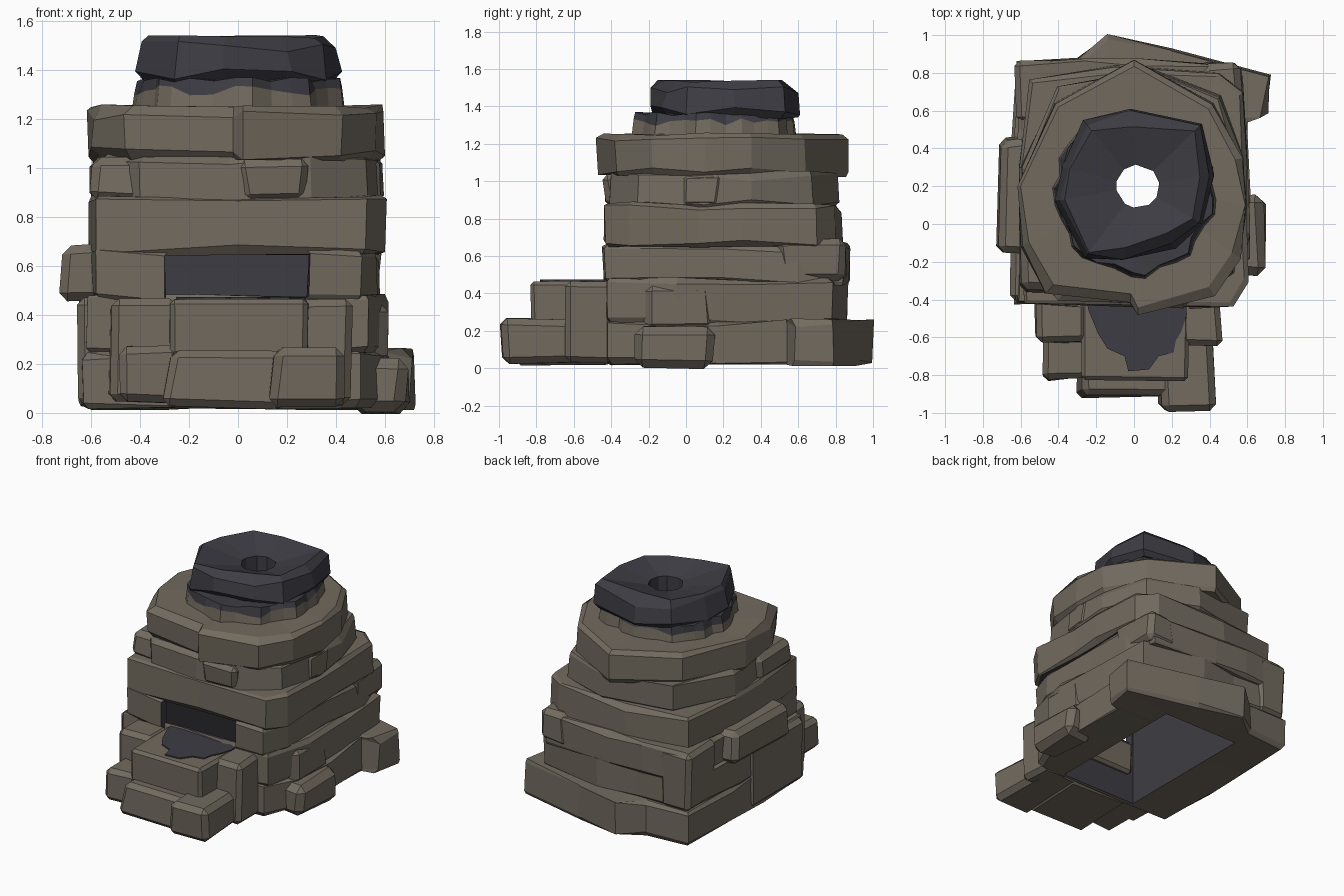
import bpy, bmesh, math, random
from mathutils import Vector

if "Cube" in bpy.data.objects:
    bpy.data.objects.remove(bpy.data.objects["Cube"])

random.seed(11)
CX, CY = 0.02, 0.2          # chimney axis
CHAMBER = (-0.31, 0.3, -0.38, 0.7)   # open fire chamber: x0, x1, y0, y1


def material(name, rgb):
    m = bpy.data.materials.new(name)
    m.diffuse_color = (*rgb, 1)
    m.use_nodes = True
    m.node_tree.nodes["Principled BSDF"].inputs["Base Color"].default_value = m.diffuse_color
    return m


STONE = material("warm grey stone", (0.168, 0.145, 0.114))
SOOT = material("dark soot", (0.047, 0.046, 0.057))


def jit(a):
    return random.uniform(-a, a)


def finish(name, bm):
    bmesh.ops.remove_doubles(bm, verts=bm.verts[:], dist=0.0005)
    bmesh.ops.recalc_face_normals(bm, faces=bm.faces[:])
    me = bpy.data.meshes.new(name)
    bm.to_mesh(me)
    bm.free()
    me.materials.append(STONE)
    me.materials.append(SOOT)
    ob = bpy.data.objects.new(name, me)
    bpy.context.collection.objects.link(ob)
    return ob


def subdivide(pts, closed, step, wob):
    out = []
    n = len(pts)
    for i, p in enumerate(pts):
        out.append(Vector(p))
        if i == n - 1 and not closed:
            break
        a, b = Vector(p), Vector(pts[(i + 1) % n])
        k = max(1, round((b - a).length / step))
        for j in range(1, k):
            q = a.lerp(b, j / k + jit(0.2 / k))
            out.append(q + (q - Vector((CX, CY))).normalized() * jit(wob))
    return out


def inner_point(p, hole):
    """Point on the hole's edge: a rectangle or a circle round the axis."""
    if isinstance(hole, tuple):
        x0, x1, y0, y1 = hole
        return Vector((min(max(p.x, x0), x1), min(max(p.y, y0), y1)))
    c = Vector((CX, CY))
    return c + (p - c).normalized() * hole


def course(name, outline, z0, z1, hole, bev=0.026, closed=True, step=0.4,
           wob=0.02, zj=0.016, soot_from=None, dip=0.0, taper=0.0, soot_below=False):
    """A hollow ring of stone: chamfered outside, sooty inside."""
    pts = subdivide(outline, closed, step, wob)
    bm = bmesh.new()
    chains = []
    c = Vector((CX, CY))
    for i, p in enumerate(pts):
        d = (p - c).normalized()
        inner = inner_point(p, hole)
        b0, b1 = bev * random.uniform(.2, 1.5), bev * random.uniform(.2, 1.5)
        mid = z1 - b1 + jit(zj)
        prof = [(inner, z0), (p - d * b0, z0 + jit(zj) * .6), (p, z0 + b0 + jit(zj) * .5),
                (p + d * (jit(wob * .7) - taper), mid),
                (p - d * (b1 * 1.2 + taper), z1 + jit(zj) * .7), (inner, z1 - dip)]
        if soot_from is not None:                # ragged soot line
            prof[3] = (p - d * .01, soot_from + jit(0.022))
        chains.append([bm.verts.new((q.x, q.y, z)) for q, z in prof])
    n = len(chains)
    for i in range(n if closed else n - 1):
        a, b = chains[i], chains[(i + 1) % n]
        for k in range(6):
            l = (k + 1) % 6
            f = bm.faces.new((a[k], b[k], b[l], a[l]))
            f.material_index = int(k == 5 or (k == 0 and soot_below)
                                   or (soot_from is not None and k >= 3))
    if not closed:                               # sooty sides of the fire mouth
        bm.faces.new(chains[0]).material_index = 1
        bm.faces.new(chains[-1]).material_index = 1
    return finish(name, bm)


def rock(name, x, y, z, bev=0.03, j=0.025):
    """Chamfered, slightly skewed stone block."""
    bm = bmesh.new()
    bmesh.ops.create_cube(bm, size=1)
    for v in bm.verts:
        s = v.co + Vector((.5, .5, .5))
        v.co = (x[0] + s.x * (x[1] - x[0]) + jit(j), y[0] + s.y * (y[1] - y[0]) + jit(j),
                z[0] + s.z * (z[1] - z[0]) + jit(j * .4))
    bmesh.ops.bevel(bm, geom=bm.edges[:], offset=bev, segments=1, affect='EDGES')
    return finish(name, bm)


# Main courses, bottom to top
course("base_course", [(-.63, -.42), (.5, -.42), (.6, -.2), (.6, .54), (.7, .58), (.725, .79),
                       (.2, .93), (-.14, .995), (-.3, .88), (-.62, .86), (-.65, .4)],
       0.02, 0.26, CHAMBER)
course("second_course", [(-.62, -.42), (.53, -.42), (.61, -.05), (.57, .78), (.1, .86),
                         (-.6, .85), (-.65, .3)], 0.24, 0.475, CHAMBER)
course("hearth_course", [(.29, -.44), (.5, -.43), (.57, -.25), (.58, .6), (.52, .84),
                         (0, .87), (-.6, .85), (-.62, .2), (-.58, -.42), (-.3, -.44)],
       0.45, 0.665, CHAMBER, closed=False)
course("lintel_course", [(-.58, -.42), (0, -.44), (.52, -.43), (.6, -.3), (.58, .7), (.45, .8),
                         (-.1, .84), (-.55, .76), (-.61, .3)],
       0.645, 0.88, 0.29, soot_below=True)
course("shoulder_course", [(-.56, -.2), (-.4, -.4), (.3, -.41), (.53, -.26), (.59, .1),
                           (.58, .35), (.46, .68), (.1, .82), (-.4, .72), (-.6, .3)],
       0.855, 1.05, 0.27)
course("upper_course", [(-.46, -.36), (-.02, -.42), (.02, -.47), (.42, -.37), (.56, -.18),
                        (.6, .1), (.57, .35), (.42, .64), (0, .87), (-.42, .64), (-.61, .2),
                        (-.6, -.12)], 1.03, 1.25, 0.25, bev=0.035)

# Chimney: soot-stained collar and dark cap
course("chimney_collar",
       [(-.42, .1), (-.33, -.12), (-.2, -.21), (.06, -.29), (.3, -.17), (.43, .05),
        (.42, .3), (.34, .5), (0, .59), (-.26, .53), (-.4, .35)],
       1.22, 1.36, 0.2, bev=0.02, step=0.085, wob=0.022, soot_from=1.315)
cap = course("chimney_cap", [(-.42, .12), (-.38, .3), (-.27, .55), (-.02, .61), (.36, .53),
                             (.425, .26), (.36, .0), (.22, -.13), (-.06, -.19), (-.26, -.18)],
             1.34, 1.535, .115, bev=0.045, step=0.26, wob=0.03, zj=0.01,
             dip=0.06, taper=0.02)
for f in cap.data.polygons:
    f.material_index = 1

# Front steps and hearth ledge
rock("front_step_right", (.13, .42), (-.98, -.4), (.03, .26), .035)
rock("front_step_middle", (-.29, .2), (-.91, -.4), (.02, .26), .03)
rock("front_step_left", (-.49, -.24), (-.82, -.4), (.04, .27), .03)
rock("hearth_ledge", (-.28, .29), (-.83, -.34), (.23, .465), .02, .008)
rock("ledge_left", (-.52, -.24), (-.63, -.4), (.05, .465), .03, .012)
rock("ledge_right", (.24, .46), (-.64, -.4), (.03, .465), .03, .012)

# Loose stones wedged around the body
rock("foot_stone_right", (.46, .69), (-.27, .14), (.0, .22), .045)
rock("side_stone_right", (.46, .63), (-.22, .15), (.18, .46), .05)
rock("tall_stone_left", (-.65, -.45), (-.41, .2), (.03, .47), .03, .012)
rock("jutting_stone_left", (-.72, -.5), (-.15, .45), (.46, .69), .035)
rock("corner_stone_back", (.35, .58), (.5, .86), (.46, .69), .035)
rock("back_left_corner", (-.63, -.4), (.55, .87), (.25, .67), .03, .015)
rock("wedge_front", (.0, .28), (-.44, -.2), (.87, 1.04), .03)
rock("wedge_left", (-.6, -.38), (-.36, .05), (.86, 1.05), .035)
rock("wedge_right", (.4, .6), (-.02, .2), (.85, 1.05), .035)

# Soot patch on the hearth floor
bm = bmesh.new()
edge = [(.27, -.36), (.28, -.48), (.25, -.57), (.22, -.62), (.21, -.68), (.13, -.7),
        (.08, -.77), (-.03, -.78), (-.05, -.7), (-.14, -.66), (-.19, -.58), (-.24, -.46),
        (-.26, -.36)]
face = bm.faces.new([bm.verts.new((x, y, .473)) for x, y in edge])
ext = bmesh.ops.extrude_face_region(bm, geom=[face])
for v in ext["geom"]:
    if isinstance(v, bmesh.types.BMVert):
        v.co.z -= 0.009
patch = finish("hearth_soot", bm)
for f in patch.data.polygons:
    f.material_index = 1
